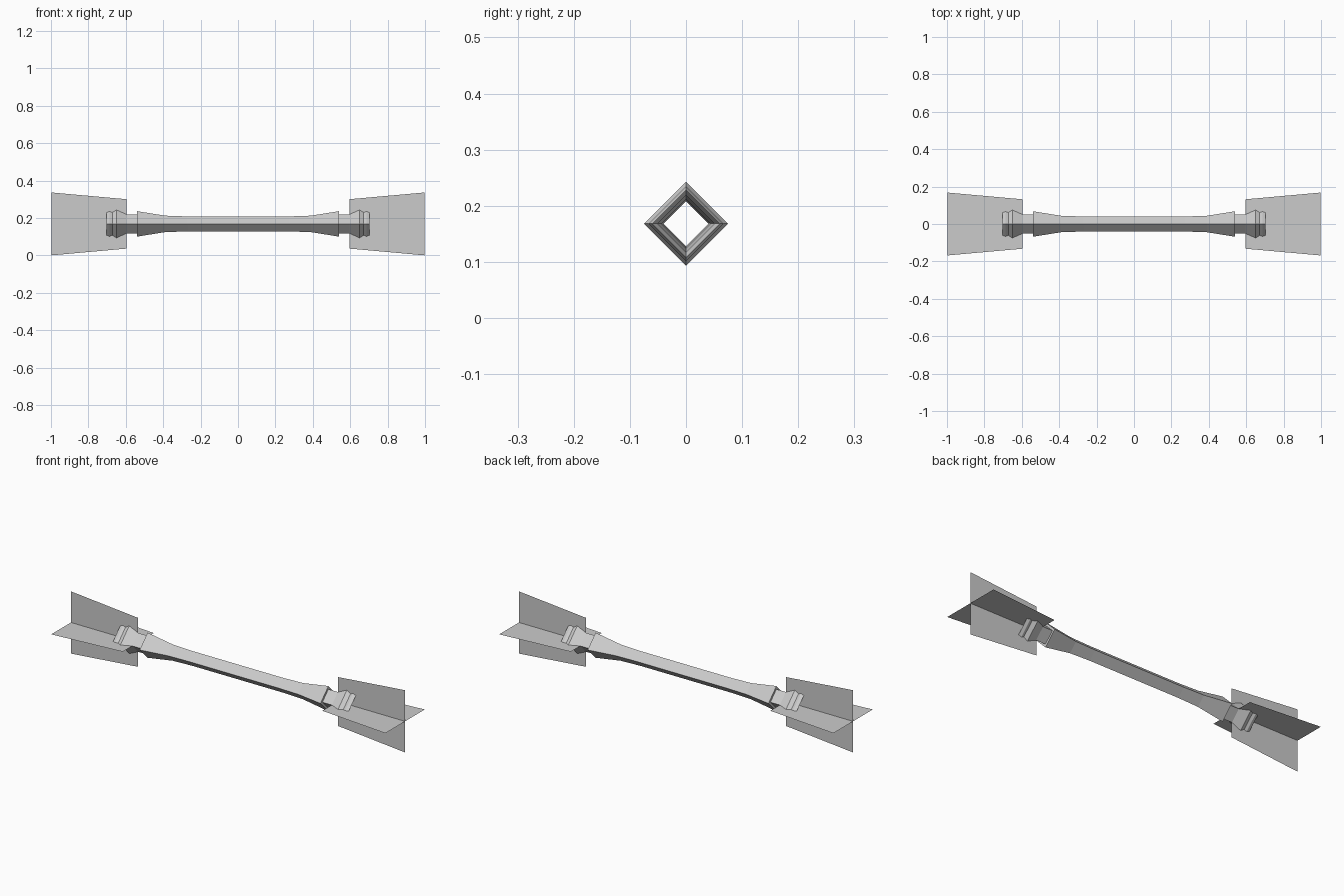
import bpy
import bmesh
from math import cos, sin, pi

cube = bpy.data.objects.get("Cube")
if cube:
    bpy.data.objects.remove(cube, do_unlink=True)

AXIS_Z = 0.168

grey = bpy.data.materials.new("plain_grey")
grey.use_nodes = True
colour = (0.6, 0.6, 0.6, 1)
grey.diffuse_color = colour
grey.node_tree.nodes["Principled BSDF"].inputs["Base Color"].default_value = colour


def finish(name, bm):
    mesh = bpy.data.meshes.new(name)
    bm.to_mesh(mesh)
    bm.free()
    mesh.materials.append(grey)
    obj = bpy.data.objects.new(name, mesh)
    obj.location.z = AXIS_Z
    bpy.context.collection.objects.link(obj)
    return obj


# Hollow diamond-section shaft: (distance from middle, radius) for one half
half = [(0.27, 0.04), (0.39, 0.044), (0.54, 0.068), (0.54, 0.051), (0.597, 0.051),
        (0.65, 0.075), (0.672, 0.061), (0.687, 0.067), (0.704, 0.06)]
profile = [(-x, r) for x, r in reversed(half)] + half

bm = bmesh.new()
rings = [[bm.verts.new((x, r * cos(k * pi / 2), r * sin(k * pi / 2))) for k in range(4)]
         for x, r in profile]
for a, b in zip(rings, rings[1:]):
    for k in range(4):
        n = (k + 1) % 4
        bm.faces.new((a[k], a[n], b[n], b[k]))
bmesh.ops.recalc_face_normals(bm, faces=bm.faces)
finish("shaft", bm)


# Two crossed flat fins at each end, widening outward
def fin(name, side, upright):
    bm = bmesh.new()
    verts = []
    for x, h in ((0.596, -0.132), (0.998, -0.168), (0.998, 0.168), (0.596, 0.132)):
        verts.append(bm.verts.new((side * x, 0, h) if upright else (side * x, h, 0)))
    bm.faces.new(verts)
    finish(name, bm)


for side, label in ((1, "left"), (-1, "right")):
    fin(label + "_upright_fin", side, True)
    fin(label + "_level_fin", side, False)
